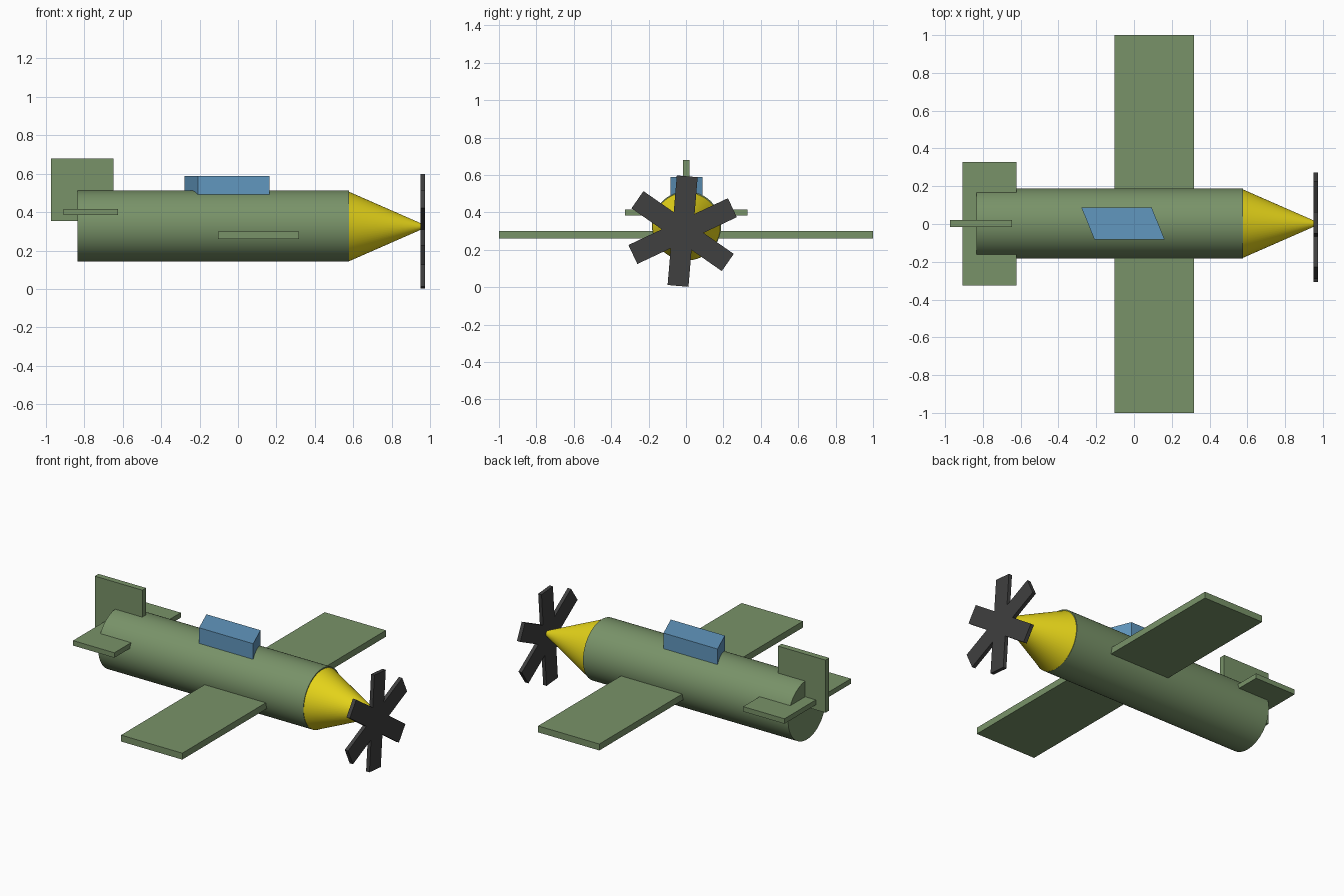
import bpy, bmesh, math
from mathutils import Matrix, Vector

if "Cube" in bpy.data.objects:
    bpy.data.objects.remove(bpy.data.objects["Cube"])


def material(name, rgb):
    m = bpy.data.materials.new(name)
    m.diffuse_color = (*rgb, 1)
    m.use_nodes = True
    m.node_tree.nodes["Principled BSDF"].inputs["Base Color"].default_value = m.diffuse_color
    return m


GREEN = material("green_paint", (0.19, 0.29, 0.14))
YELLOW = material("yellow_paint", (0.80, 0.67, 0.01))
BLUE = material("blue_glass", (0.12, 0.31, 0.52))
BLACK = material("dark_blade", (0.05, 0.05, 0.05))


def finish(name, bm, mat, smooth=False):
    bmesh.ops.recalc_face_normals(bm, faces=bm.faces)
    mesh = bpy.data.meshes.new(name)
    bm.to_mesh(mesh)
    bm.free()
    mesh.materials.append(mat)
    ob = bpy.data.objects.new(name, mesh)
    bpy.context.collection.objects.link(ob)
    if smooth:
        bpy.ops.object.select_all(action='DESELECT')
        ob.select_set(True)
        bpy.context.view_layer.objects.active = ob
        bpy.ops.object.shade_smooth_by_angle(angle=math.radians(35))
    return ob


def box(name, lo, hi, mat, rot_x=0.0, skew=0.0):
    """Box between two corners, turned about x; skew slides x along y."""
    lo, hi = Vector(lo), Vector(hi)
    shear = Matrix.Identity(4)
    shear[0][1] = skew
    bm = bmesh.new()
    bmesh.ops.create_cube(bm, size=1, matrix=Matrix.Translation((lo + hi) / 2)
                          @ Matrix.Rotation(rot_x, 4, 'X') @ shear
                          @ Matrix.Diagonal((*(hi - lo), 1)))
    return finish(name, bm, mat)


def tube(name, x0, x1, r0, r1, y, z, mat):
    """Capped round body along x, from radius r0 to r1."""
    bm = bmesh.new()
    bmesh.ops.create_cone(bm, cap_ends=True, segments=64, radius1=r0, radius2=r1,
                          depth=x1 - x0,
                          matrix=Matrix.Translation(((x0 + x1) / 2, y, z))
                          @ Matrix.Rotation(math.pi / 2, 4, 'Y'))
    return finish(name, bm, mat, smooth=True)


# Body and nose
tube("fuselage", -0.834, 0.577, 0.185, 0.185, 0.003, 0.328, GREEN)
tube("nose_cone", 0.577, 0.96, 0.181, 0.013, 0.002, 0.325, YELLOW)

# Wing and tail surfaces
box("wing", (-0.104, -1, 0.26), (0.317, 1, 0.30), GREEN)
box("tailplane", (-0.907, -0.325, 0.384), (-0.623, 0.328, 0.415), GREEN)
box("tail_fin", (-0.974, -0.016, 0.353), (-0.647, 0.02, 0.68), GREEN)

# Canopy, slanted in plan
box("canopy", (-0.244, -0.083, 0.45), (0.128, 0.088, 0.589), BLUE, skew=-0.405)

# Propeller: three crossed bars giving six blades
PY, PZ, HALF, W = -0.018, 0.30, 0.294, 0.056
for i in range(3):
    box(f"propeller_bar_{i + 1}", (0.95, PY - HALF, PZ - W),
        (0.973, PY + HALF, PZ + W), BLACK, rot_x=math.radians(-34.8 + 60 * i))
